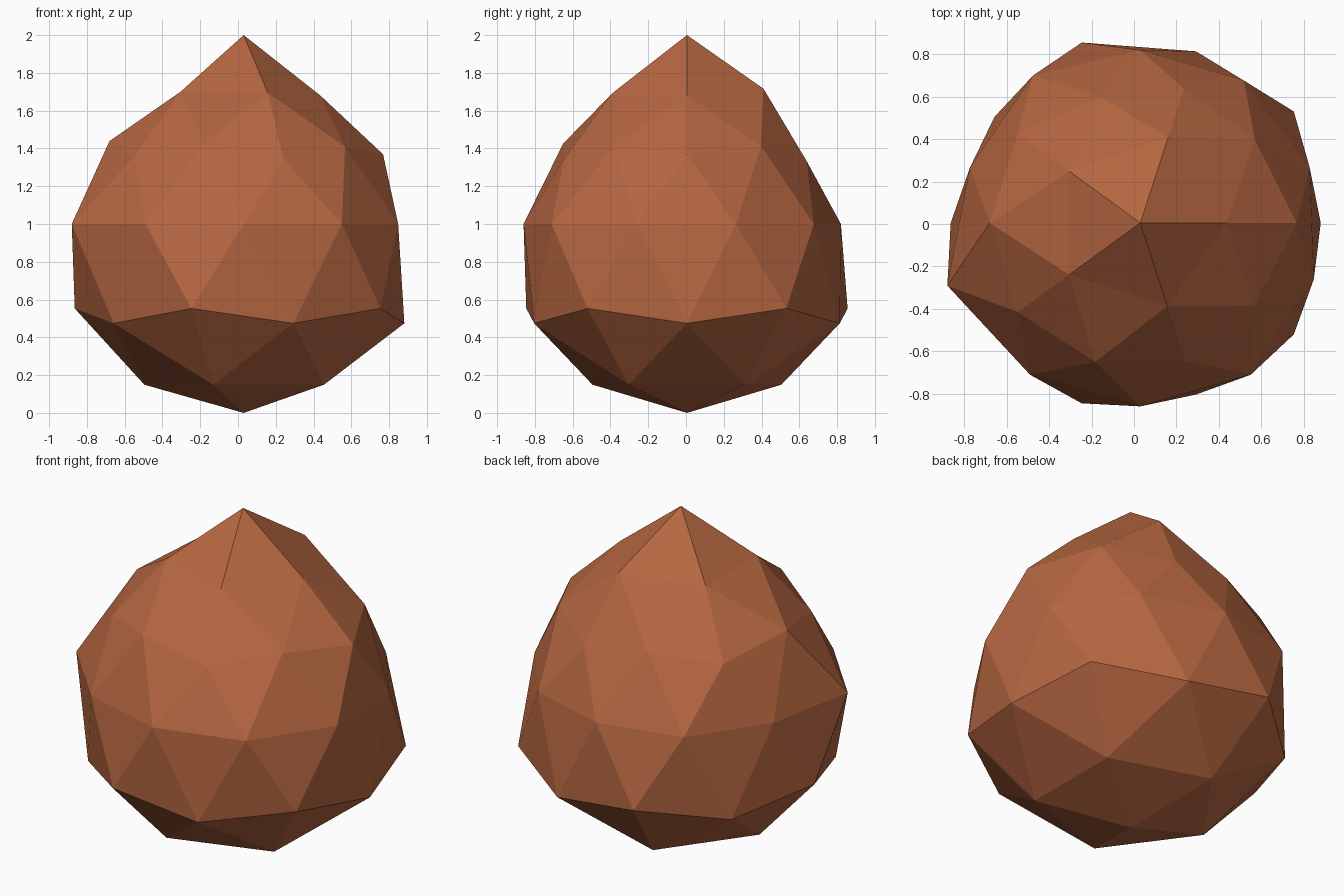
import bpy, bmesh, math
from mathutils import Vector

if "Cube" in bpy.data.objects:
    bpy.data.objects.remove(bpy.data.objects["Cube"])

# Radial shrink of each ring, counter-clockwise by azimuth: unit height -> (first angle, factors)
RINGS = {
    0.0:    (18, [.84, .83, .815, .86, .845, .957, .885, .865, .885, .86]),
    0.4472: (0,  [.825, .745, .80, .80, .765]),
    0.5257: (36, [.785, .735, .835, .81, .78]),
    0.8507: (0,  [.77, .81, .79, .79, .785]),
}

# Faceted pointed stone: low icosphere with a narrowed upper half
bm = bmesh.new()
bmesh.ops.create_icosphere(bm, subdivisions=2, radius=1)
for v in bm.verts:
    for height, (start, factors) in RINGS.items():
        if abs(v.co.z - height) < 0.02:
            angle = math.degrees(math.atan2(v.co.y, v.co.x))
            n = len(factors)
            f = factors[round((angle - start) / (360 / n)) % n]
            lift = 1.04 if height > 0.8 else 1.0
            v.co = Vector((v.co.x * f, v.co.y * f, v.co.z * f * lift))
            break
bmesh.ops.translate(bm, verts=bm.verts, vec=(0.03, 0.005, 1))

mesh = bpy.data.meshes.new("pointed_stone")
bm.to_mesh(mesh)
bm.free()

mat = bpy.data.materials.new("rust brown")
mat.diffuse_color = (0.47, 0.135, 0.053, 1)
mat.use_nodes = True
mat.node_tree.nodes["Principled BSDF"].inputs["Base Color"].default_value = mat.diffuse_color
mesh.materials.append(mat)
stone = bpy.data.objects.new("pointed_stone", mesh)
bpy.context.collection.objects.link(stone)
